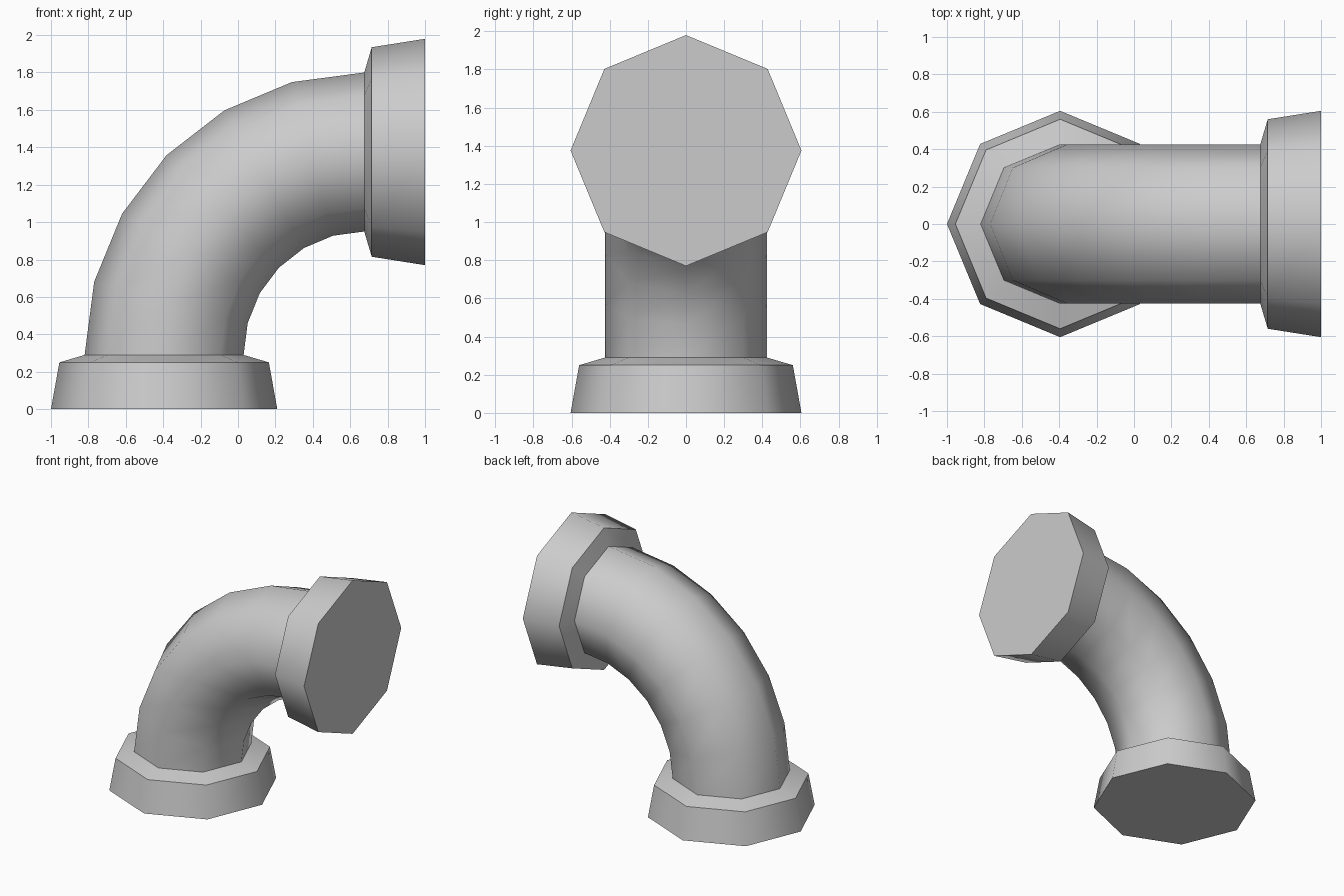
import bpy, bmesh, math
from mathutils import Vector

cube = bpy.data.objects.get("Cube")
if cube:
    bpy.data.objects.remove(cube, do_unlink=True)

SIDES = 8
PIPE_R = 0.425
BASE_X, OUTLET_Z = -0.395, 1.375     # axes of the two openings
BEND_X, BEND_Z = 0.675, 0.29         # centre of the bend
BEND_STEPS = 6

grey = bpy.data.materials.new("pipe_grey")
grey.use_nodes = True
colour = (0.6, 0.6, 0.6, 1)
grey.diffuse_color = colour
grey.node_tree.nodes["Principled BSDF"].inputs["Base Color"].default_value = colour


def loft(name, rings, cap_start=False):
    """Skin octagonal rings given as (centre, tilt, radius); tilt 0 faces up, 90 degrees faces +x."""
    bm = bmesh.new()
    loops = []
    for centre, tilt, radius in rings:
        across = Vector((math.cos(tilt), 0, -math.sin(tilt)))
        side = Vector((0, 1, 0))
        angles = [math.tau * i / SIDES for i in range(SIDES)]
        loops.append([bm.verts.new(Vector(centre) + radius * (across * math.cos(a) + side * math.sin(a)))
                      for a in angles])
    for low, high in zip(loops, loops[1:]):
        for i in range(SIDES):
            j = (i + 1) % SIDES
            bm.faces.new((low[i], low[j], high[j], high[i]))
    if cap_start:
        bm.faces.new(loops[0])
    bmesh.ops.recalc_face_normals(bm, faces=bm.faces)
    mesh = bpy.data.meshes.new(name)
    bm.to_mesh(mesh)
    bm.free()
    mesh.materials.append(grey)
    obj = bpy.data.objects.new(name, mesh)
    bpy.context.collection.objects.link(obj)
    bpy.ops.object.select_all(action='DESELECT')
    obj.select_set(True)
    bpy.context.view_layer.objects.active = obj
    bpy.ops.object.shade_smooth_by_angle(angle=math.radians(50))
    return obj


# Quarter-turn pipe
bend = []
for step in range(BEND_STEPS + 1):
    t = math.pi / 2 * step / BEND_STEPS
    centre = (BEND_X - (BEND_X - BASE_X) * math.cos(t), 0,
              BEND_Z + (OUTLET_Z - BEND_Z) * math.sin(t))
    bend.append((centre, t, PIPE_R))
loft("elbow_pipe", bend)

# Collars: wide closed end, slight taper, sloped shoulder down to the pipe
base_profile = [(0, 0.605), (0.25, 0.56), (BEND_Z, PIPE_R)]
outlet_profile = [(1, 0.605), (0.715, 0.56), (BEND_X, PIPE_R)]
loft("base_collar", [((BASE_X, 0, z), 0, r) for z, r in base_profile], True)
loft("outlet_collar", [((x, 0, OUTLET_Z), math.pi / 2, r) for x, r in outlet_profile], True)
